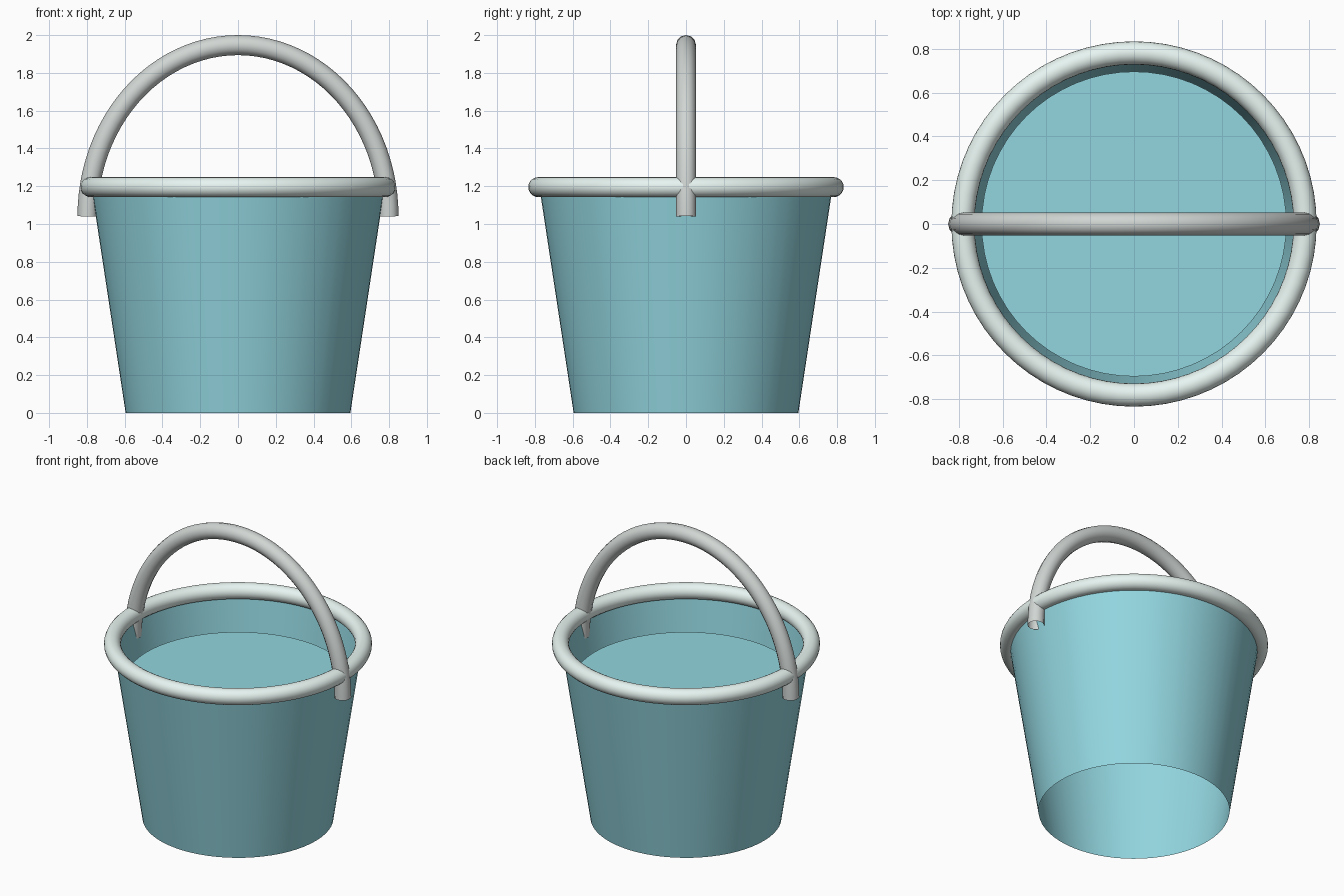
import bpy, math

if "Cube" in bpy.data.objects:
    bpy.data.objects.remove(bpy.data.objects["Cube"])


def finish(obj, name, color):
    obj.name = name
    mat = bpy.data.materials.new(name + "_color")
    mat.diffuse_color = (*color, 1)
    mat.use_nodes = True
    mat.node_tree.nodes["Principled BSDF"].inputs["Base Color"].default_value = mat.diffuse_color
    obj.data.materials.clear()
    obj.data.materials.append(mat)
    bpy.ops.object.select_all(action='DESELECT')
    obj.select_set(True)
    bpy.context.view_layer.objects.active = obj
    bpy.ops.object.shade_smooth_by_angle(angle=math.radians(40))
    return obj


TEAL = (0.29, 0.67, 0.74)
PALE = (0.80, 0.91, 0.88)
GREY = (0.63, 0.67, 0.65)

# Tapered single-sheet bucket wall, open at both ends
bpy.ops.mesh.primitive_cone_add(vertices=64, radius1=0.595, radius2=0.777, depth=1.2,
                                end_fill_type='NOTHING', location=(0, 0, 0.6))
finish(bpy.context.object, "bucket_wall", TEAL)

# Thin disc of contents just below the rim
bpy.ops.mesh.primitive_cylinder_add(vertices=64, radius=0.697, depth=0.03, location=(0, 0, 0.935))
finish(bpy.context.object, "contents", TEAL)

# Rounded rim
bpy.ops.mesh.primitive_torus_add(major_segments=72, minor_segments=20, major_radius=0.782,
                                 minor_radius=0.053, location=(0, 0, 1.195))
finish(bpy.context.object, "rim", PALE)

# Carrying handle: half-ellipse tube with open feet
curve = bpy.data.curves.new("handle", 'CURVE')
curve.dimensions = '3D'
curve.bevel_depth = 0.053
curve.bevel_resolution = 4
steps = 48
spline = curve.splines.new('POLY')
spline.points.add(steps)
for i, p in enumerate(spline.points):
    a = math.pi * i / steps
    p.co = (0.797 * math.cos(a), 0, 1.04 + 0.907 * math.sin(a), 1)
handle = bpy.data.objects.new("handle", curve)
bpy.context.collection.objects.link(handle)
bpy.ops.object.select_all(action='DESELECT')
handle.select_set(True)
bpy.context.view_layer.objects.active = handle
bpy.ops.object.convert(target='MESH')
finish(bpy.context.object, "handle", GREY)
